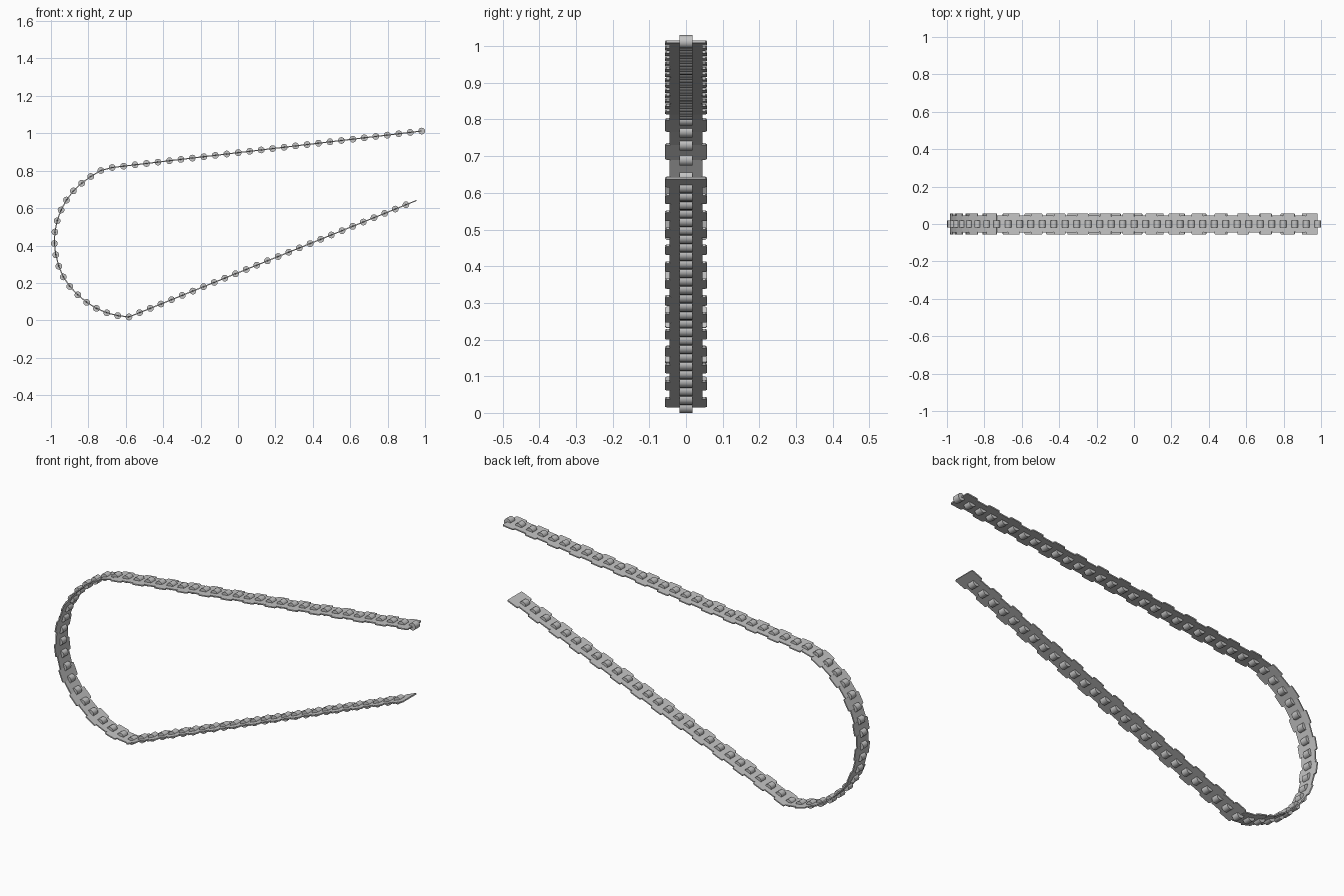
import bpy, bmesh, math
from mathutils import Vector, Matrix

if "Cube" in bpy.data.objects:
    bpy.data.objects.remove(bpy.data.objects["Cube"])

steel = bpy.data.materials.new("steel grey")
steel.diffuse_color = (0.55, 0.55, 0.55, 1)
steel.use_nodes = True
steel.node_tree.nodes["Principled BSDF"].inputs["Base Color"].default_value = steel.diffuse_color

PIN_R, PIN_HALF = 0.018, 0.018      # roller radius and half width
WIDE, NARROW, THICK = 0.057, 0.045, 0.006


def lerp_points(a, b, n):
    """n + 1 evenly spaced points from a to b."""
    a, b = Vector(a), Vector(b)
    return [a.lerp(b, i / n) for i in range(n + 1)]


# Joint positions (x, z): upper run, rounded bend, lower run
upper = lerp_points((0.982, 1.012), (-0.673, 0.817), 27)
bend = [Vector(p) for p in (
    (-.733, .801), (-.787, .769), (-.836, .733), (-.880, .692), (-.917, .643),
    (-.946, .590), (-.967, .532), (-.979, .472), (-.982, .411), (-.974, .350),
    (-.958, .289), (-.934, .232), (-.899, .181), (-.856, .136), (-.809, .096),
    (-.757, .064), (-.701, .040), (-.643, .025))]
lower = lerp_points((-0.583, 0.018), (0.955, 0.641), 27)
joints = upper + bend + lower


def add_plate(bm, a, b, half):
    """Flat link plate with clipped corners between two joints."""
    d = b - a
    length, c = d.length, 0.004
    h = length / 2
    outline = [(-h, -half + c), (-h + c, -half), (h - c, -half), (h, -half + c),
               (h, half - c), (h - c, half), (-h + c, half), (-h, half - c)]
    mid = (a + b) / 2
    mat = Matrix.Translation((mid.x, 0, mid.y)) @ Matrix.Rotation(-math.atan2(d.y, d.x), 4, 'Y')
    low = [bm.verts.new(mat @ Vector((x, y, -THICK / 2))) for x, y in outline]
    top = [bm.verts.new(mat @ Vector((x, y, THICK / 2))) for x, y in outline]
    bm.faces.new(low[::-1])
    bm.faces.new(top)
    for i in range(8):
        j = (i + 1) % 8
        bm.faces.new((low[i], low[j], top[j], top[i]))


def add_roller(bm, p):
    """Short cylinder lying across the chain."""
    mat = Matrix.Translation((p.x, 0, p.y)) @ Matrix.Rotation(math.pi / 2, 4, 'X')
    bmesh.ops.create_cone(bm, cap_ends=True, segments=16, radius1=PIN_R,
                          radius2=PIN_R, depth=2 * PIN_HALF, matrix=mat)


def finish(bm, name, smooth=False):
    mesh = bpy.data.meshes.new(name)
    bm.to_mesh(mesh)
    bm.free()
    mesh.materials.append(steel)
    obj = bpy.data.objects.new(name, mesh)
    bpy.context.collection.objects.link(obj)
    if smooth:
        bpy.ops.object.select_all(action='DESELECT')
        obj.select_set(True)
        bpy.context.view_layer.objects.active = obj
        bpy.ops.object.shade_smooth_by_angle(angle=math.radians(35))


# Wide and narrow plates alternate, with a roller at the start of each
wide, narrow, rollers = bmesh.new(), bmesh.new(), bmesh.new()
for i, (a, b) in enumerate(zip(joints, joints[1:])):
    if i % 2 == 0:
        add_plate(wide, a, b, WIDE)
    else:
        add_plate(narrow, a, b, NARROW)
    add_roller(rollers, a)

finish(wide, "wide_link_plates")
finish(narrow, "narrow_link_plates")
finish(rollers, "chain_rollers", smooth=True)
